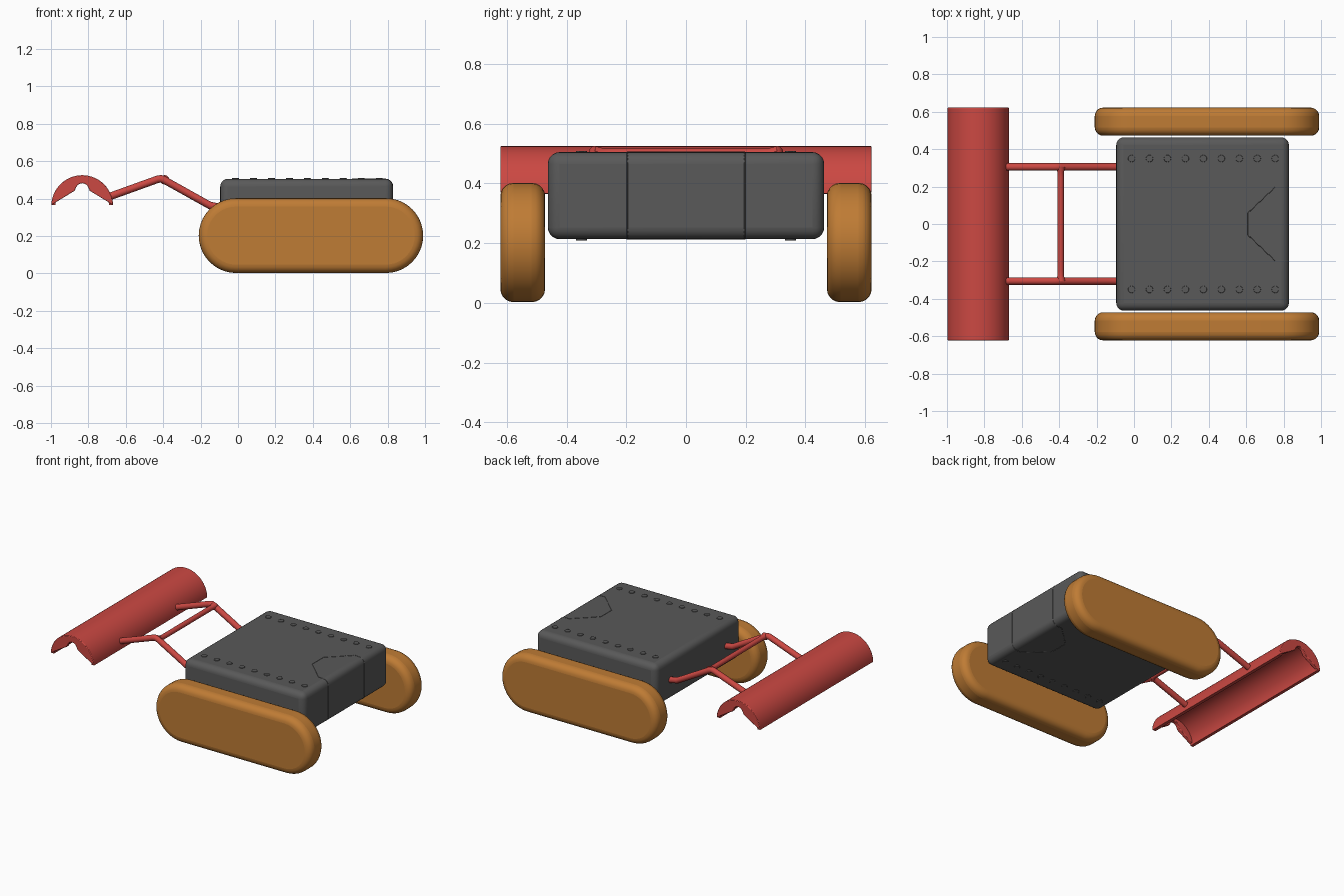
import bpy, bmesh, math
from mathutils import Vector

if "Cube" in bpy.data.objects:
    bpy.data.objects.remove(bpy.data.objects["Cube"])


def material(name, color):
    m = bpy.data.materials.new(name)
    m.diffuse_color = (*color, 1)
    m.use_nodes = True
    m.node_tree.nodes["Principled BSDF"].inputs["Base Color"].default_value = m.diffuse_color
    return m


ORANGE = material("orange", (0.52, 0.20, 0.035))
RED = material("red", (0.60, 0.065, 0.055))
DARK = material("dark_grey", (0.10, 0.10, 0.10))


def finish(obj, mat, bevel=0, segments=4):
    obj.data.materials.append(mat)
    if bevel:
        b = obj.modifiers.new("bevel", 'BEVEL')
        b.width, b.segments = bevel, segments
        b.limit_method, b.angle_limit = 'ANGLE', math.radians(40)
    bpy.ops.object.select_all(action='DESELECT')
    obj.select_set(True)
    bpy.context.view_layer.objects.active = obj
    bpy.ops.object.shade_smooth_by_angle(angle=math.radians(40))
    return obj


def extrude_y(name, profile, y0, y1, mat, bevel=0, segments=4):
    """Solid from an x/z outline stretched between y0 and y1."""
    bm = bmesh.new()
    f = bm.faces.new([bm.verts.new((x, y0, z)) for x, z in profile])
    r = bmesh.ops.extrude_face_region(bm, geom=[f])
    verts = [g for g in r["geom"] if isinstance(g, bmesh.types.BMVert)]
    bmesh.ops.translate(bm, verts=verts, vec=(0, y1 - y0, 0))
    bmesh.ops.recalc_face_normals(bm, faces=bm.faces)
    mesh = bpy.data.meshes.new(name)
    bm.to_mesh(mesh)
    bm.free()
    obj = bpy.data.objects.new(name, mesh)
    bpy.context.collection.objects.link(obj)
    return finish(obj, mat, bevel, segments)


def arc(cx, cz, r, a0, a1, n):
    return [(cx + r * math.cos(math.radians(a0 + (a1 - a0) * i / n)),
             cz + r * math.sin(math.radians(a0 + (a1 - a0) * i / n))) for i in range(n + 1)]


def tube(name, points, radius, mat, closed=False, res=4):
    cu = bpy.data.curves.new(name, 'CURVE')
    cu.dimensions = '3D'
    cu.bevel_depth, cu.bevel_resolution, cu.use_fill_caps = radius, res, True
    s = cu.splines.new('POLY')
    s.points.add(len(points) - 1)
    for p, co in zip(s.points, points):
        p.co = (*co, 1)
        p.radius = 1
    s.use_cyclic_u = closed
    s.use_smooth = True
    obj = bpy.data.objects.new(name, cu)
    bpy.context.collection.objects.link(obj)
    cu.materials.append(mat)
    return obj


# Tracks
stadium = arc(0.79, 0.202, 0.2, -90, 90, 20) + arc(-0.01, 0.202, 0.2, 90, 270, 20)
for side, s in (("left", 1), ("right", -1)):
    extrude_y(side + "_track", stadium, s * 0.472, s * 0.622, ORANGE, 0.045, 5)

# Hull
extrude_y("hull", [(-0.095, 0.213), (0.828, 0.213), (0.828, 0.505), (-0.095, 0.505)],
          -0.463, 0.463, DARK, 0.04, 5)

# Rivets on the top and underside
for level, z in (("top", 0.505), ("bottom", 0.213)):
    for s in (-1, 1):
        for i in range(9):
            bpy.ops.mesh.primitive_cylinder_add(vertices=20, radius=0.019, depth=0.008,
                                                location=(-0.013 + i * 0.096, s * 0.35, z))
            bpy.context.object.name = level + "_rivet"
            finish(bpy.context.object, DARK, 0.002, 2)

# Hatch seam wrapping over the rear end
half = [(0.61, 0.06), (0.755, 0.197), (0.80, 0.197)]
side_p = [(x, 0.197, z) for x, z in arc(0.788, 0.465, 0.04, 90, 0, 4)]
up = [(x, y, 0.505) for x, y in half[:2]] + side_p
down = [(x, y, 0.718 - z) for x, y, z in reversed(up)]
loop = up + down
tube("hatch_seam", loop + [(x, -y, z) for x, y, z in reversed(loop)][:], 0.002, DARK, False, 1)
for z in (0.505, 0.213):
    tube("hatch_front_seam", [(0.61, -0.06, z), (0.61, 0.06, z)], 0.002, DARK, False, 1)

# Lifting arms and cross bar
bend = [(-0.68, 0.413), (-0.43, 0.503), (-0.412, 0.506), (-0.394, 0.499), (-0.15, 0.363), (-0.08, 0.35)]
for side, s in (("left", 1), ("right", -1)):
    tube(side + "_arm", [(x, s * 0.305, z) for x, z in bend], 0.02, RED)
bar = tube("cross_bar", [(-0.392, y, 0.5) for y in (-0.305, -0.275, -0.25, 0.25, 0.275, 0.305)], 0.017, RED)
for i in (0, 5):
    bar.data.splines[0].points[i].radius = 1.5

# Scoop shell
CX, CZ, R = -0.833, 0.36, 0.165
outer = arc(CX, CZ, R, 2, 178, 28)
extrude_y("scoop_shell", outer + arc(CX, CZ, R - 0.022, 178, 2, 28), -0.615, 0.615, RED)

# Scoop end plates with a notch
notch = [(-0.873, 0.442)] + arc(CX, 0.447, 0.035, 160, 20, 8) + [(-0.793, 0.442)]
for side, s in (("left", 1), ("right", -1)):
    extrude_y(side + "_scoop_end", outer + notch, s * 0.595, s * 0.622, RED, 0.004, 2)
